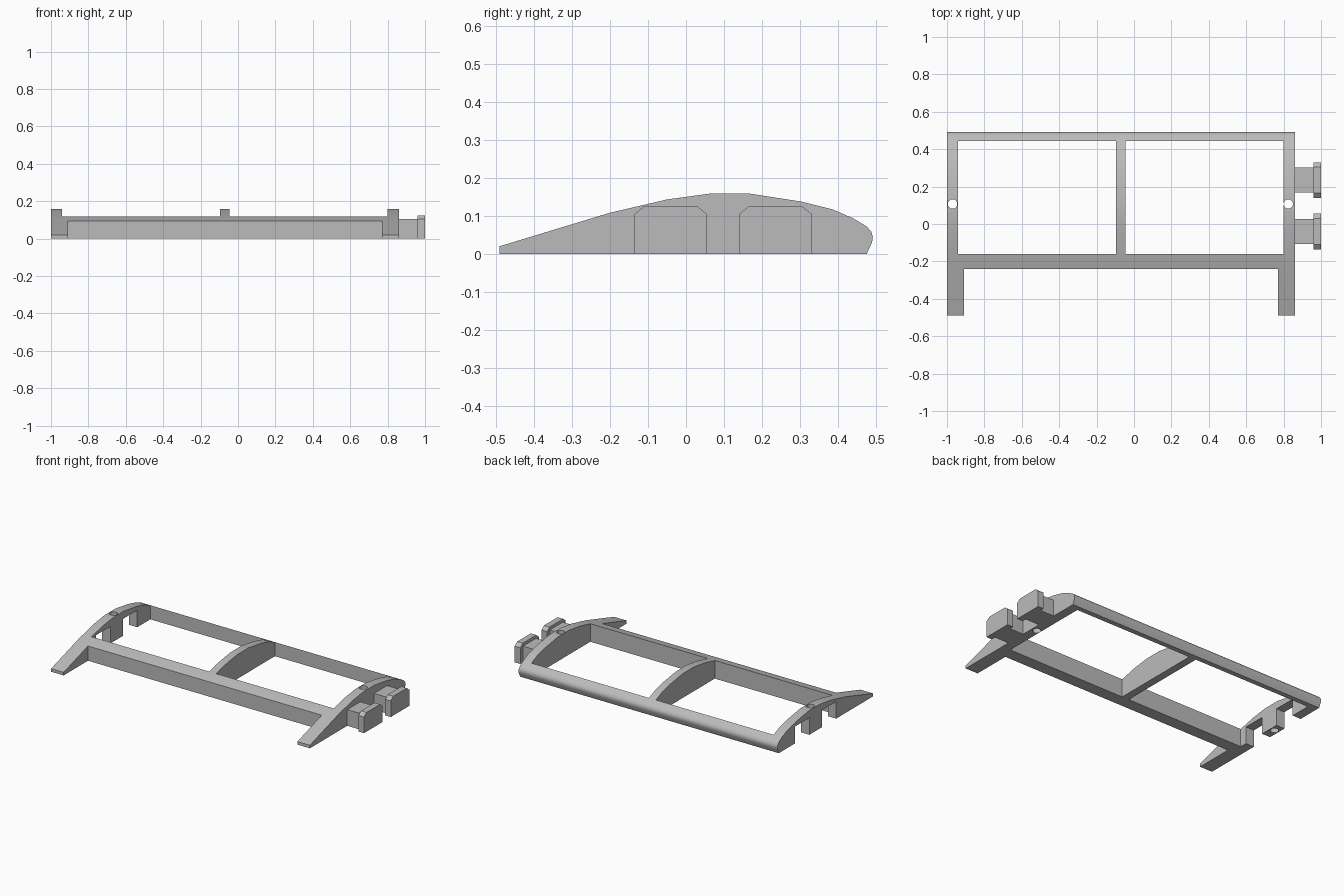
import bpy, bmesh, math

cube = bpy.data.objects.get("Cube")
if cube:
    bpy.data.objects.remove(cube, do_unlink=True)

grey = bpy.data.materials.new("plain grey")
grey.use_nodes = True
colour = (0.5, 0.5, 0.5, 1)
grey.diffuse_color = colour
grey.node_tree.nodes["Principled BSDF"].inputs["Base Color"].default_value = colour


def add_object(name, bm):
    bmesh.ops.recalc_face_normals(bm, faces=bm.faces)
    mesh = bpy.data.meshes.new(name)
    bm.to_mesh(mesh)
    bm.free()
    mesh.materials.append(grey)
    obj = bpy.data.objects.new(name, mesh)
    bpy.context.collection.objects.link(obj)
    return obj


def prism(name, profile, x0, x1):
    """Extrude a (y, z) profile along x."""
    bm = bmesh.new()
    face = bm.faces.new([bm.verts.new((x0, y, z)) for y, z in profile])
    new = bmesh.ops.extrude_face_region(bm, geom=[face])["geom"]
    verts = [v for v in new if isinstance(v, bmesh.types.BMVert)]
    bmesh.ops.translate(bm, verts=verts, vec=(x1 - x0, 0, 0))
    return add_object(name, bm)


def box(name, x0, x1, y0, y1, z0, z1):
    return prism(name, [(y0, z0), (y1, z0), (y1, z1), (y0, z1)], x0, x1)


def cylinder(name, x, y, radius):
    bm = bmesh.new()
    bmesh.ops.create_cone(bm, cap_ends=True, segments=32, radius1=radius,
                          radius2=radius, depth=1)
    bmesh.ops.translate(bm, verts=bm.verts, vec=(x, y, 0))
    return add_object(name, bm)


def cut(target, cutter):
    mod = target.modifiers.new("cut", "BOOLEAN")
    mod.operation = "DIFFERENCE"
    mod.solver = "EXACT"
    mod.object = cutter
    bpy.context.view_layer.objects.active = target
    bpy.ops.object.modifier_apply(modifier=mod.name)
    bpy.data.objects.remove(cutter, do_unlink=True)


# Solid wing section
airfoil = [(-0.49, 0), (-0.49, 0.02), (-0.2, 0.108), (-0.05, 0.143),
           (0.06, 0.158), (0.17, 0.158), (0.3, 0.138), (0.385, 0.117),
           (0.44, 0.093), (0.475, 0.072), (0.487, 0.058), (0.491, 0.045),
           (0.489, 0.031), (0.475, 0)]
frame = prism("wing_frame", airfoil, -1, 0.86)

# Open bays between the ribs, and the gap between the trailing arms
for x0, x1 in ((-0.94, -0.095), (-0.045, 0.8)):
    cut(frame, box("bay_cutter", x0, x1, -0.16, 0.443, -0.5, 0.5))
cut(frame, box("rear_gap_cutter", -0.91, 0.77, -0.8, -0.24, -0.5, 0.5))

# Pin holes through both end ribs
for x in (-0.97, 0.825):
    cut(frame, cylinder("hole_cutter", x, 0.107, 0.025))

# Connectors on one end, matching slots in the other
for name, y in (("front", -0.04), ("back", 0.235)):
    cut(frame, box("slot_cutter", -1.1, -0.92, y - 0.073, y + 0.073, -0.5, 0.11))
    box(name + "_connector_stem", 0.86, 0.96, y - 0.067, y + 0.067, 0, 0.105)
    head = [(y - 0.095, 0), (y - 0.095, 0.105), (y - 0.07, 0.125),
            (y + 0.07, 0.125), (y + 0.095, 0.105), (y + 0.095, 0)]
    prism(name + "_connector_head", head, 0.96, 1)

# Smooth the airfoil curve, keeping the edges sharp
bpy.ops.object.select_all(action="DESELECT")
frame.select_set(True)
bpy.context.view_layer.objects.active = frame
bpy.ops.object.shade_smooth_by_angle(angle=math.radians(35))
